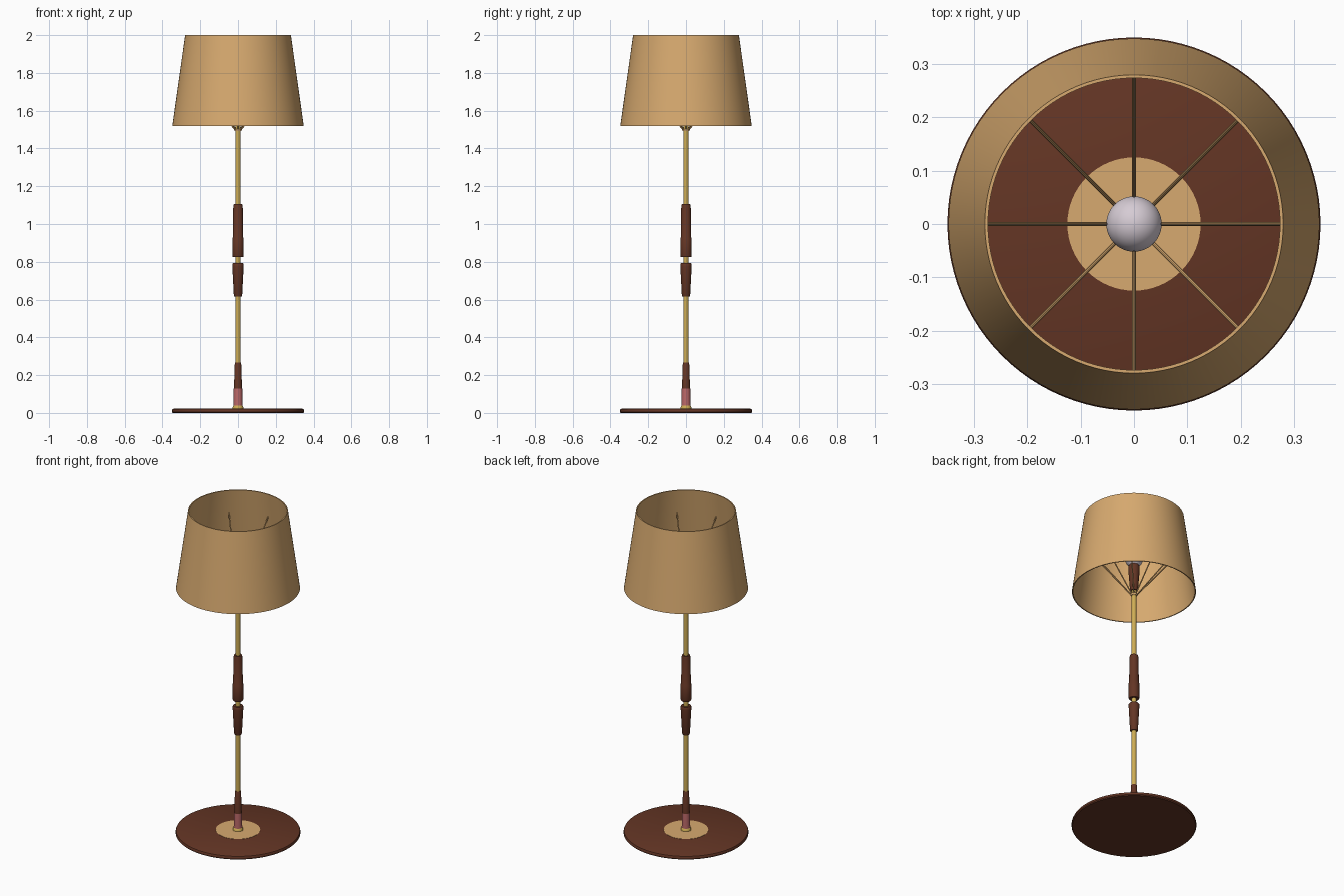
import bpy, bmesh, math
from mathutils import Vector

if "Cube" in bpy.data.objects:
    bpy.data.objects.remove(bpy.data.objects["Cube"])


def mat(name, r, g, b):
    m = bpy.data.materials.new(name)
    m.diffuse_color = (r, g, b, 1)
    m.use_nodes = True
    m.node_tree.nodes["Principled BSDF"].inputs["Base Color"].default_value = m.diffuse_color
    return m


TAN = mat("tan_fabric", 0.68, 0.40, 0.16)
WOOD = mat("dark_wood", 0.127, 0.036, 0.018)
BRASS = mat("brass", 0.62, 0.42, 0.09)
PINK = mat("dusty_pink", 0.50, 0.14, 0.14)
GLASS = mat("bulb_glass", 0.67, 0.60, 0.66)


def lathe(name, profile, material, n=48, closed=False):
    """Revolve (radius, z) points around z; an open profile gets capped ends."""
    bm = bmesh.new()
    rings = [[bm.verts.new((r * math.cos(2 * math.pi * i / n),
                            r * math.sin(2 * math.pi * i / n), z))
              for i in range(n)] for r, z in profile]
    pairs = list(zip(rings, rings[1:]))
    if closed:
        pairs.append((rings[-1], rings[0]))
    else:
        bm.faces.new(rings[0])
        bm.faces.new(rings[-1])
    for a, b in pairs:
        for i in range(n):
            j = (i + 1) % n
            bm.faces.new((a[i], a[j], b[j], b[i]))
    bmesh.ops.recalc_face_normals(bm, faces=bm.faces)
    return finish(name, bm, material)


def finish(name, bm, material):
    me = bpy.data.meshes.new(name)
    bm.to_mesh(me)
    bm.free()
    me.materials.append(material)
    ob = bpy.data.objects.new(name, me)
    bpy.context.collection.objects.link(ob)
    bpy.ops.object.select_all(action='DESELECT')
    ob.select_set(True)
    bpy.context.view_layer.objects.active = ob
    bpy.ops.object.shade_smooth_by_angle(angle=math.radians(35))
    return ob


# Base disc with rounded top edge, and its round inlay
lathe("base", [(0.345, 0), (0.35, 0.005), (0.35, 0.014), (0.347, 0.02), (0.34, 0.023)], WOOD, 96)
lathe("base_inlay", [(0.125, 0.020), (0.125, 0.0245)], TAN, 64)

# Foot of the stem
lathe("foot_collar", [(0.029, 0.022), (0.029, 0.030), (0.024, 0.040), (0.020, 0.045)], BRASS)
lathe("foot_sleeve", [(0.024, 0.040), (0.0225, 0.13)], PINK)
lathe("foot_grip", [(0.0215, 0.129), (0.017, 0.262), (0.015, 0.266)], WOOD)

# Brass pole
lathe("pole", [(0.0135, 0.03), (0.0135, 1.56)], BRASS, 32)

# Turned wooden grips in the middle
lathe("lower_grip", [(0.020, 0.617), (0.022, 0.621), (0.030, 0.775), (0.030, 0.788), (0.027, 0.793)], WOOD)
lathe("upper_grip", [(0.028, 0.826), (0.030, 0.831), (0.030, 0.925), (0.0275, 0.930),
                     (0.025, 1.095), (0.022, 1.106)], WOOD)

# Socket and bulb
lathe("socket", [(0.020, 1.525), (0.022, 1.53), (0.032, 1.66), (0.032, 1.68), (0.027, 1.69)], WOOD)
bulb = [(0.022, 1.68)]
for k in range(15):
    a = math.radians(-60 + 149 * k / 14)
    bulb.append((0.052 * math.cos(a), 1.735 + 0.052 * math.sin(a)))
lathe("bulb", bulb, GLASS)

# Hollow conical shade
lathe("shade", [(0.348, 1.52), (0.28, 2.0), (0.274, 2.0), (0.342, 1.52)], TAN, 96, closed=True)

# Hub ring and eight spokes carrying the shade
lathe("spoke_hub", [(0.013, 1.493), (0.018, 1.493), (0.021, 1.503), (0.013, 1.503)], TAN, 32, closed=True)
bm = bmesh.new()
for k in range(8):
    a = k * math.pi / 4
    d = Vector((math.cos(a), math.sin(a), 0))
    p, q = d * 0.014 + Vector((0, 0, 1.497)), d * 0.297 + Vector((0, 0, 1.85))
    axis = q - p
    m = axis.to_track_quat('Z', 'Y').to_matrix().to_4x4()
    m.translation = (p + q) / 2
    bmesh.ops.create_cone(bm, cap_ends=True, segments=10, radius1=0.0036, radius2=0.0036,
                          depth=axis.length, matrix=m)
finish("spokes", bm, TAN)
